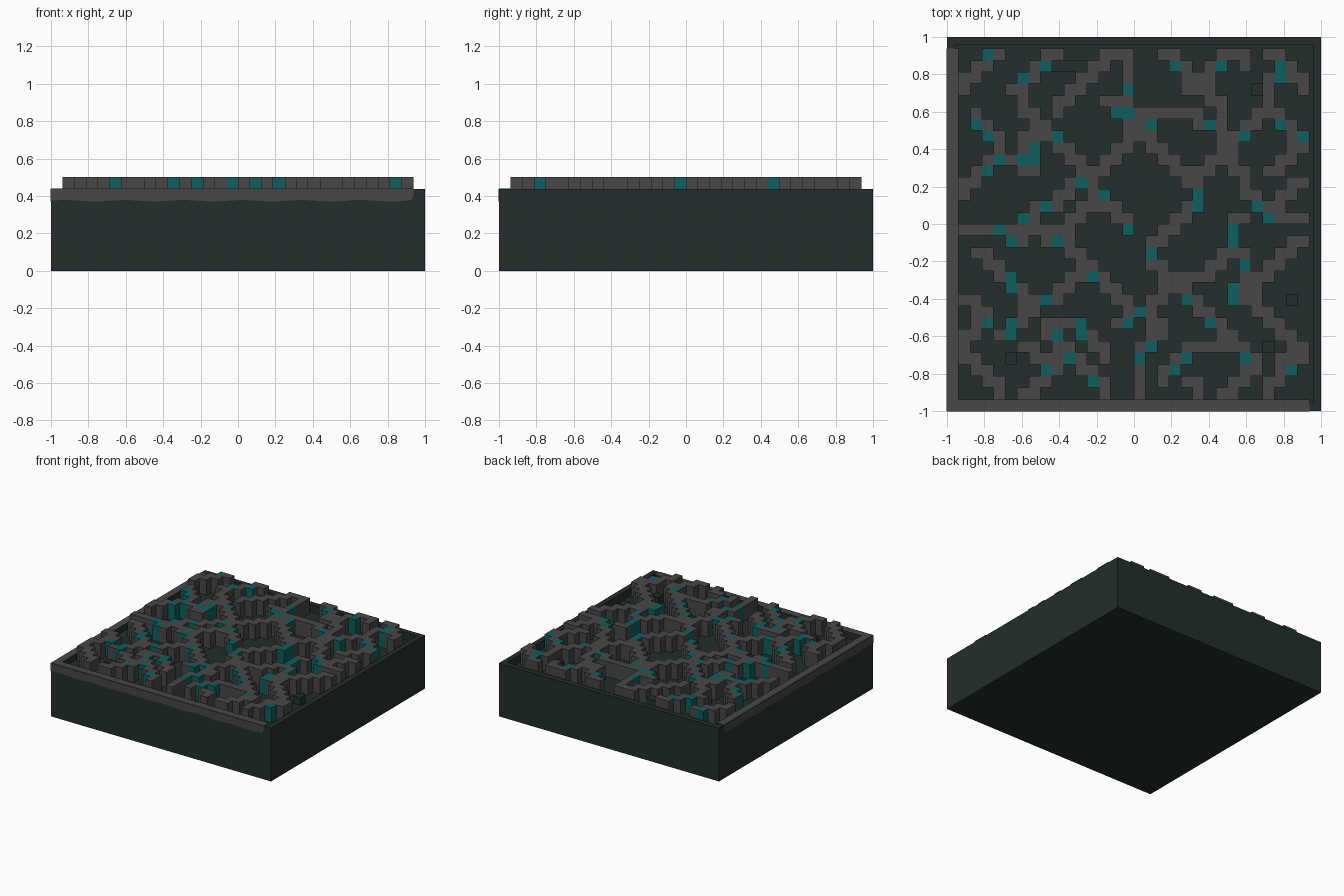
import bpy, bmesh, math

cube = bpy.data.objects.get("Cube")
if cube:
    bpy.data.objects.remove(cube)

CELL = 0.0625           # one tile; the tray is 32 x 32 tiles
IN = 1 - CELL           # half width of the recessed floor
FLOOR, RIM, TOP = 0.375, 0.4375, 0.5


def material(name, rgb):
    m = bpy.data.materials.new(name)
    m.diffuse_color = (*rgb, 1)
    m.use_nodes = True
    bsdf = m.node_tree.nodes["Principled BSDF"]
    bsdf.inputs["Base Color"].default_value = (*rgb, 1)
    bsdf.inputs["Roughness"].default_value = 0.9
    return m


DARK = material("dark_slate", (0.0168, 0.0265, 0.0262))
GREY = material("warm_grey", (0.066, 0.062, 0.062))
TEAL = material("teal", (0.005, 0.112, 0.112))


def finish(name, bm, mats):
    bmesh.ops.recalc_face_normals(bm, faces=bm.faces)
    me = bpy.data.meshes.new(name)
    bm.to_mesh(me)
    bm.free()
    for m in mats:
        me.materials.append(m)
    ob = bpy.data.objects.new(name, me)
    bpy.context.collection.objects.link(ob)
    return ob


def slab(name, points, offset, mat):
    """Solid made from a flat outline pushed along an offset."""
    bm = bmesh.new()
    face = bm.faces.new([bm.verts.new(p) for p in points])
    out = bmesh.ops.extrude_face_region(bm, geom=[face])
    moved = [v for v in out["geom"] if isinstance(v, bmesh.types.BMVert)]
    bmesh.ops.translate(bm, verts=moved, vec=offset)
    return finish(name, bm, [mat])


# Tray: a block whose top is inset and sunk to leave a rim
bm = bmesh.new()
bmesh.ops.create_cube(bm, size=1)
for v in bm.verts:
    v.co = (v.co.x * 2, v.co.y * 2, (v.co.z + 0.5) * RIM)
top = max(bm.faces, key=lambda f: f.calc_center_median().z)
bmesh.ops.inset_region(bm, faces=[top], thickness=CELL)
rim_out = bmesh.ops.extrude_face_region(bm, geom=[top])
bmesh.ops.translate(bm, vec=(0, 0, FLOOR - RIM),
                    verts=[v for v in rim_out["geom"] if isinstance(v, bmesh.types.BMVert)])
bmesh.ops.delete(bm, geom=[f for f in bm.faces if f == top], context="FACES")
finish("tray", bm, [DARK])

# Grey trim on the front and the -x side: wavy skirts and flat rim strips
T = 0.003
n = 40
wave = [(-1 + (IN - 0.03 + 1) * i / n, 0.374 + 0.004 * math.sin(i * 0.95)) for i in range(n + 1)]
curve = [(IN - 0.03 + 0.03 * math.sin(a), 0.404 - 0.03 * math.cos(a))
         for a in (0.4, 0.8, 1.2, math.pi / 2)]
skirt = wave + curve + [(IN, RIM), (-1, RIM)]
slab("front_skirt", [(s, -1, z) for s, z in skirt], (0, -T, 0), GREY)
slab("side_skirt", [(-1, s, z) for s, z in skirt], (-T, 0, 0), GREY)
slab("front_rim_strip", [(-1, -1, RIM), (IN, -1, RIM), (IN, -IN, RIM), (-1, -IN, RIM)],
     (0, 0, T), GREY)
slab("side_rim_strip", [(-1, -IN, RIM), (-IN, -IN, RIM), (-IN, IN, RIM), (-1, IN, RIM)],
     (0, 0, T), GREY)

# Wall routes as (column, row) tiles counted from the back left corner
NORTH = [
    [(3, 0), (0, 3)], [(8, 0), (4, 3), (5, 4), (14, 15)], [(13, 0), (8, 5)],
    [(14, 0), (14, 5), (18, 5), (21, 6), (23, 7)], [(12, 4), (20, 11), (20, 13), (16, 17)],
    [(16, 6), (10, 11), (7, 13), (5, 15)], [(17, 0), (22, 5)],
    [(23, 0), (19, 3)], [(24, 0), (24, 1)], [(26, 0), (27, 0), (27, 2), (26, 3)],
    [(27, 1), (29, 3)], [(26, 4), (20, 11)], [(26, 5), (29, 7)], [(29, 8), (26, 10)],
    [(1, 5), (3, 8)], [(5, 7), (8, 7)], [(6, 8), (5, 9), (3, 9), (0, 12)], [(5, 10), (6, 9)],
    [(22, 9), (24, 11), (24, 12), (26, 14), (29, 14)], [(29, 11), (27, 13)],
    [(23, 14), (24, 14)],
]
SOUTH = [
    [(0, 15), (4, 15), (4, 16), (6, 15), (8, 16), (15, 22)], [(12, 12), (8, 16)],
    [(1, 17), (4, 19), (4, 20), (5, 21)], [(16, 17), (19, 21), (25, 27), (22, 29)],
    [(23, 14), (23, 17), (15, 22), (13, 23)], [(24, 17), (24, 21)],
    [(23, 20), (23, 21)], [(29, 16), (25, 20), (24, 21), (29, 25)],
    [(10, 19), (7, 21), (4, 23), (4, 24), (3, 24)], [(0, 21), (2, 23), (0, 25)],
    [(7, 23), (10, 23), (10, 24), (12, 26)], [(7, 24), (9, 26), (12, 29)],
    [(9, 26), (5, 29)], [(5, 25), (7, 26)], [(0, 26), (3, 29)],
    [(15, 22), (17, 24), (15, 26), (15, 29)], [(20, 25), (17, 28)], [(20, 25), (23, 25)],
    [(19, 28), (20, 29)], [(27, 26), (28, 27), (26, 29)], [(29, 26), (28, 27)],
]
TEAL_TILES = {
    0: [2], 1: [7, 18, 22, 27], 2: [5, 27], 3: [14], 5: [13, 14], 6: [1, 16, 21, 27],
    7: [2, 8, 24, 29], 8: [6], 9: [3, 5, 6], 10: [2], 11: [10], 12: [12, 20],
    13: [7, 20, 25], 14: [5, 26], 15: [3, 14, 23], 16: [4, 8, 23], 17: [16], 18: [24],
    19: [4, 11], 20: [4, 23], 21: [7, 19, 23], 22: [15], 23: [2, 4, 10, 14, 21],
    24: [4, 8, 10], 25: [16], 26: [9, 15, 19, 24], 27: [7, 18, 28], 28: [11],
}
LEDGES = [(8, 1), (9, 1), (10, 1), (11, 1), (21, 1), (24, 1), (25, 3), (28, 8),
          (28, 21), (26, 25), (4, 26)]


def staircase(a, b):
    """Edge-connected tiles from a to b, stepping evenly along both axes."""
    (c, r), (c2, r2) = a, b
    nx, ny = abs(c2 - c), abs(r2 - r)
    sx, sy = (1 if c2 > c else -1), (1 if r2 > r else -1)
    tiles, i, j = [(c, r)], 0, 0
    while i < nx or j < ny:
        if j >= ny or (i < nx and (i + 0.5) * ny <= (j + 0.5) * nx):
            i += 1
        else:
            j += 1
        tiles.append((c + sx * i, r + sy * j))
    return tiles


def tile_blocks(name, tiles, height, mats):
    """Joined blocks on the floor, tiles maps (column, row) to a material index."""
    bm = bmesh.new()
    for (c, r), index in tiles.items():
        x, y = -IN + c * CELL, IN - (r + 1) * CELL
        corners = [(x, y), (x + CELL, y), (x + CELL, y + CELL), (x, y + CELL)]
        quads = [[(px, py, height) for px, py in corners]]
        beside = [(c, r + 1), (c + 1, r), (c, r - 1), (c - 1, r)]
        for k in range(4):
            if beside[k] not in tiles:
                p, q = corners[k], corners[(k + 1) % 4]
                quads.append([(*p, FLOOR), (*q, FLOOR), (*q, height), (*p, height)])
        for quad in quads:
            bm.faces.new([bm.verts.new(p) for p in quad]).material_index = index
    bmesh.ops.remove_doubles(bm, verts=bm.verts, dist=0.0005)
    return finish(name, bm, mats)


# Maze walls: grey blocks with scattered teal ones
walls = {}
for route in NORTH + SOUTH:
    for a, b in zip(route, route[1:]):
        for tile in staircase(a, b):
            walls[tile] = 0
for row, columns in TEAL_TILES.items():
    for col in columns:
        walls[(col, row)] = 1
tile_blocks("maze_walls", walls, TOP, [GREY, TEAL])

# Low dark ledges between the walls
tile_blocks("floor_ledges", {t: 0 for t in LEDGES if t not in walls}, RIM, [DARK])
